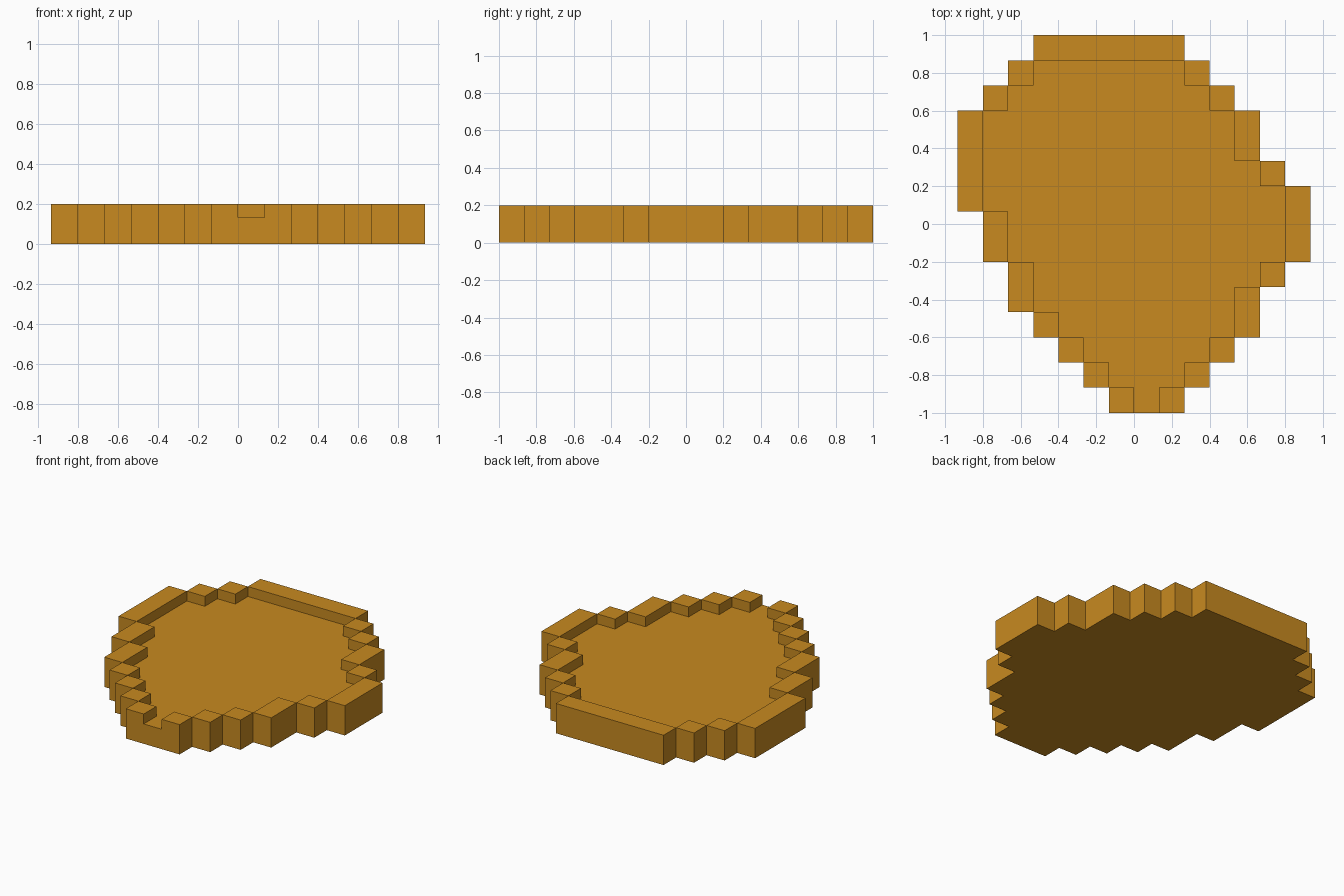
import bpy, bmesh, math

if "Cube" in bpy.data.objects:
    bpy.data.objects.remove(bpy.data.objects["Cube"])

U = 2 / 15                      # one grid cell
FLOOR, RIM = U, 1.5 * U         # floor and rim heights

# (first column, end column) of each row, front to back
ROWS = [(6, 9), (5, 10), (4, 11), (3, 12), (2, 12), (2, 13), (1, 14), (1, 14),
        (0, 14), (0, 13), (0, 12), (0, 12), (1, 11), (2, 10), (3, 9)]

# Height of every cell: rim at both row ends and along the whole back row
height = {}
for j, (a, b) in enumerate(ROWS):
    for i in range(a, b):
        on_rim = i in (a, b - 1) or j == len(ROWS) - 1
        height[i, j] = RIM if on_rim else FLOOR

bm = bmesh.new()


def quad(points):
    bm.faces.new([bm.verts.new((x * U - 14 * U / 2, y * U - 1, z)) for x, y, z in points])


# Tops, undersides and exposed walls of the stepped tray
for (i, j), h in height.items():
    c = [(i, j), (i + 1, j), (i + 1, j + 1), (i, j + 1)]
    quad([(x, y, h) for x, y in c])
    quad([(x, y, 0) for x, y in reversed(c)])
    for k, (dx, dy) in enumerate([(0, -1), (1, 0), (0, 1), (-1, 0)]):
        near = height.get((i + dx, j + dy), 0)
        p, q = c[k], c[(k + 1) % 4]
        for lo, hi in ((0, FLOOR), (FLOOR, RIM)):
            if near <= lo and h >= hi:
                quad([(*p, lo), (*q, lo), (*q, hi), (*p, hi)])

# Weld the cells and merge coplanar faces
bmesh.ops.remove_doubles(bm, verts=bm.verts, dist=1e-4)
bmesh.ops.dissolve_limit(bm, angle_limit=math.radians(1), verts=bm.verts, edges=bm.edges)

mesh = bpy.data.meshes.new("stepped_tray")
bm.to_mesh(mesh)
bm.free()
tray = bpy.data.objects.new("stepped_tray", mesh)
bpy.context.collection.objects.link(tray)

amber = bpy.data.materials.new("amber")
amber.diffuse_color = (0.58, 0.254, 0.0145, 1)
amber.use_nodes = True
amber.node_tree.nodes["Principled BSDF"].inputs["Base Color"].default_value = amber.diffuse_color
mesh.materials.append(amber)
